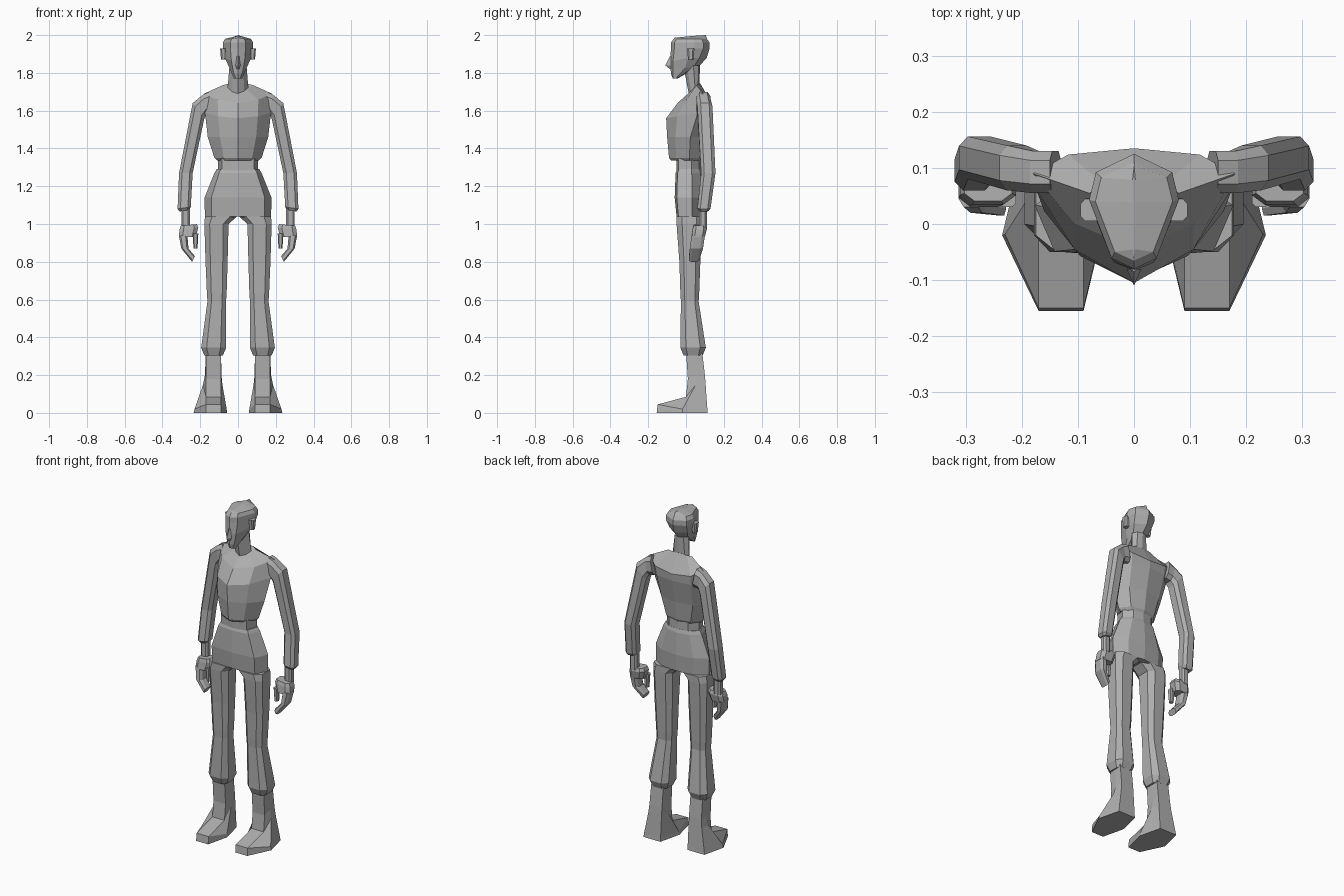
import bpy
import bmesh
from mathutils import Vector

cube = bpy.data.objects.get("Cube")
if cube:
    bpy.data.objects.remove(cube, do_unlink=True)

grey = bpy.data.materials.new("plain grey")
grey.use_nodes = True
tone = (.43, .43, .43, 1)
grey.diffuse_color = tone
grey.node_tree.nodes["Principled BSDF"].inputs["Base Color"].default_value = tone


def loft(name, rings):
    """Skin a stack of rings of equal point count and cap both ends."""
    bm = bmesh.new()
    loops = [[bm.verts.new(point) for point in ring] for ring in rings]
    for low, high in zip(loops, loops[1:]):
        for i in range(len(low)):
            bm.faces.new((low[i - 1], low[i], high[i], high[i - 1]))
    bm.faces.new(loops[0][::-1])
    bm.faces.new(loops[-1])
    bmesh.ops.recalc_face_normals(bm, faces=bm.faces)
    mesh = bpy.data.meshes.new(name)
    bm.to_mesh(mesh)
    bm.free()
    mesh.materials.append(grey)
    obj = bpy.data.objects.new(name, mesh)
    bpy.context.collection.objects.link(obj)


def mirrored(point):
    return Vector((-point.x, point.y, point.z))


def pair(name, rings):
    """Build a left part and its mirrored right twin."""
    loft("left_" + name, rings)
    loft("right_" + name, [[mirrored(point) for point in ring] for ring in rings])


def inset(ring, scale, rise):
    """Shrink a ring about its own centre and shift it vertically."""
    centre = sum(ring, Vector()) / len(ring)
    lift = Vector((0, 0, rise))
    return [centre + (point - centre) * scale + lift for point in ring]


def body_ring(shape, width, front, back, z, middle=.6, side_rise=0, back_rise=0):
    """Symmetric ring; shape gives width share and depth share of each corner."""
    front_width, front_depth, back_width, back_depth = shape
    f = Vector((0, front, z))
    s = Vector((width, front + (back - front) * middle, z + side_rise))
    b = Vector((0, back, z + back_rise))
    front_corner, back_corner = f.lerp(s, front_depth), b.lerp(s, back_depth)
    front_corner.x, back_corner.x = width * front_width, width * back_width
    half = [f, front_corner, s, back_corner, b]
    return half + [mirrored(point) for point in half[-2:0:-1]]


def limb_ring(inner, outer, front, back, z, tilt=0):
    """Chamfered box ring; tilt raises its outer side."""
    low, high = .22, .78
    corners = [(low, 0), (high, 0), (1, low), (1, high),
               (high, 1), (low, 1), (0, high), (0, low)]
    return [Vector((inner + (outer - inner) * u, front + (back - front) * v, z + tilt * u))
            for u, v in corners]


def foot_ring(spread, toe, toe_z, heel, heel_z):
    """Six-sided ring that bulges at the ball of the foot by spread."""
    ball = (toe + heel) / 2
    inner, outer = .09, .17
    return [Vector(point) for point in (
        (inner, toe, toe_z), (outer, toe, toe_z),
        (outer + spread, ball, heel_z), (outer + spread / 2, heel, heel_z),
        (inner, heel, heel_z), (inner - spread / 2, ball, heel_z))]


def nose_ring(half_width, tip, z):
    root = -.08
    return [Vector((-half_width, root, z)), Vector((half_width, root, z)), Vector((0, tip, z))]


# Torso: keeled chest, sloping shoulders and collar
keel = (.6, .35, .65, .25)
hem = body_ring(keel, .125, -.09, .09, 1.35)
loft("torso", [
    inset(hem, .88, -.015),
    hem,
    body_ring(keel, .16, -.1, .105, 1.46),
    body_ring(keel, .175, -.105, .135, 1.56, middle=.7, side_rise=.03, back_rise=.04),
    body_ring(keel, .18, -.045, .135, 1.64, middle=.75, side_rise=.05),
    body_ring(keel, .08, .025, .075, 1.7, side_rise=.035, back_rise=.045),
])

# Waist and hips
trunk = (.8, .12, .6, .2)
loft("waist", [body_ring(trunk, .105, -.05, .08, z) for z in (1.25, 1.36)])
belt = body_ring(trunk, .125, -.055, .087, 1.27)
loft("hips", [
    body_ring(trunk, .175, -.05, .088, 1.04, side_rise=-.03),
    body_ring(trunk, .177, -.06, .095, 1.14),
    belt,
    inset(belt, .9, .02),
])

# Neck
loft("neck", [
    body_ring(keel, .055, .015, .07, 1.69, side_rise=.03, back_rise=.05),
    body_ring(keel, .045, -.015, .075, 1.84),
])

# Head: jaw, face, skull and crown ridge
skull = (.5, .15, .85, .4)
brow = body_ring(skull, .08, -.08, .125, 1.96)
loft("head", [
    body_ring(skull, .022, -.07, -.045, 1.77),
    body_ring(skull, .045, -.08, .07, 1.795, middle=.5, side_rise=.03, back_rise=.04),
    body_ring(skull, .07, -.083, .11, 1.86, middle=.5, side_rise=.02, back_rise=.02),
    inset(brow, 1, -.03),
    brow,
    inset(brow, .86, .02),
    body_ring(skull, .003, -.06, .105, 1.986, side_rise=.01, back_rise=.014),
])
loft("nose", [nose_ring(.006, -.085, 1.82), nose_ring(.013, -.11, 1.84),
              nose_ring(.006, -.085, 1.89)])
ear = limb_ring(.06, .095, .005, .045, 1.93)
pair("ear", [inset(ear, .7, -.06), ear])

# Sleeves, bent slightly at the elbow
sleeve_end = limb_ring(.25, .32, .06, .13, 1.09, tilt=-.01)
pair("arm", [
    limb_ring(.13, .15, .055, .13, 1.59, tilt=.11),
    limb_ring(.165, .185, .055, .13, 1.585, tilt=.1),
    limb_ring(.178, .24, .06, .14, 1.56, tilt=.08),
    limb_ring(.24, .312, .08, .156, 1.27),
    sleeve_end,
    inset(sleeve_end, .7, -.015),
])
wrist = limb_ring(.255, .3, .07, .11, 1.09)
pair("wrist", [wrist, inset(wrist, 1, -.11)])

# Hands: palm, curled fingers and thumb
knuckles = limb_ring(.21, .31, .035, .11, .98, tilt=-.01)
pair("palm", [inset(knuckles, .85, .02), knuckles, limb_ring(.225, .313, .03, .1, .93)])
pair("fingers", [
    limb_ring(.268, .313, .03, .1, .94),
    limb_ring(.262, .3, .02, .09, .87),
    limb_ring(.228, .243, .015, .07, .83, tilt=-.03),
])
thumb = limb_ring(.21, .24, .03, .065, .95)
pair("thumb", [thumb, inset(thumb, .7, -.08)])

# Trouser legs, narrow at the knee and flared to the cuff
knee = limb_ring(.06, .165, -.03, .07, .64)
cuff = limb_ring(.063, .195, -.03, .105, .345)
pair("trouser_leg", [
    limb_ring(.005, .175, -.05, .085, 1.04),
    limb_ring(.05, .178, -.05, .085, 1),
    limb_ring(.055, .172, -.035, .076, .8),
    knee,
    inset(knee, .94, -.05),
    cuff,
    inset(cuff, .75, -.04),
])

# Feet: sole, shoe rim, instep and ankle
pair("foot", [
    foot_ring(.065, -.155, 0, .115, 0),
    foot_ring(.06, -.15, .045, .113, .02),
    foot_ring(.015, 0, .085, .104, .15),
    foot_ring(.005, .01, .18, .1, .2),
    foot_ring(0, 0, .33, .085, .33),
])
